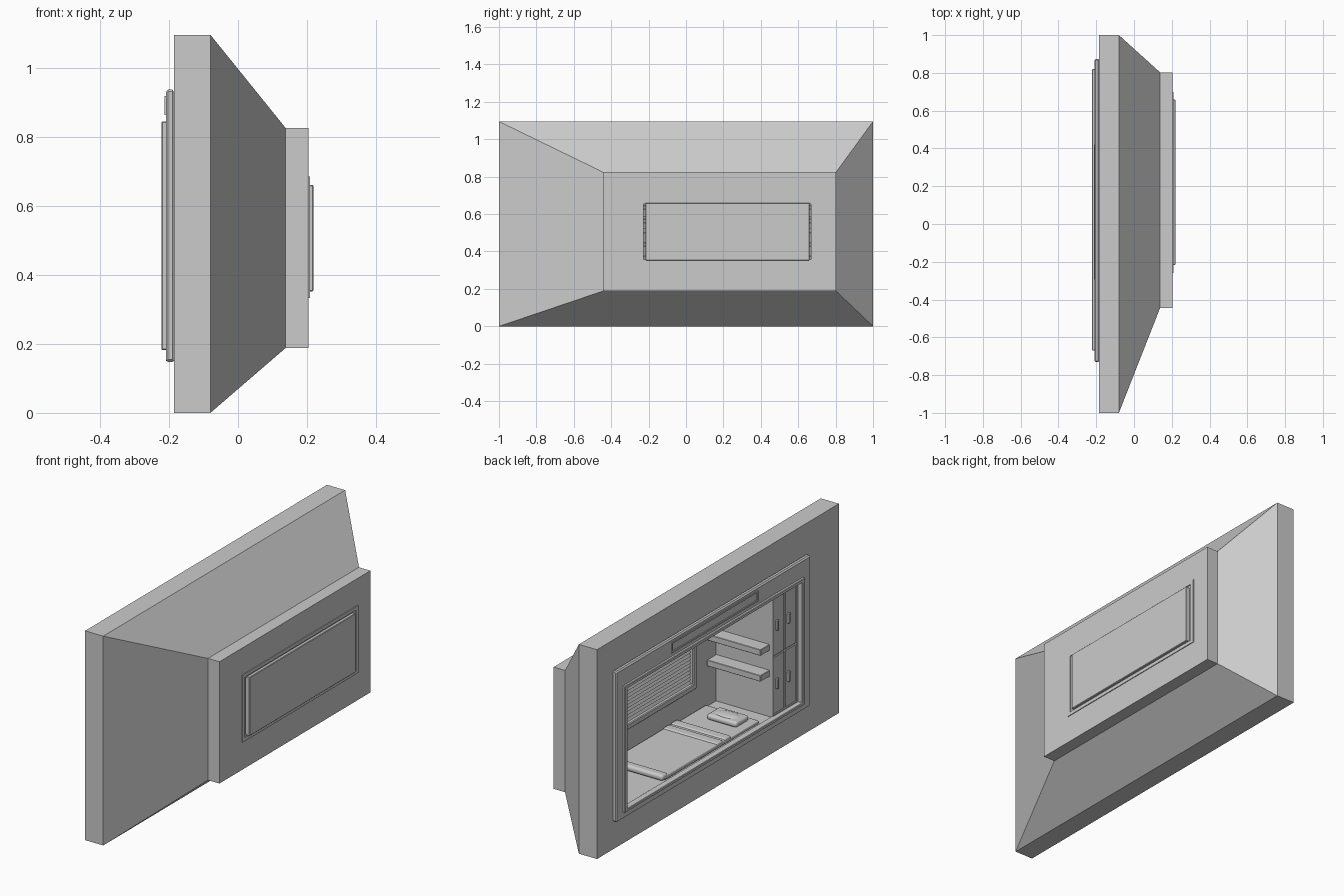
import bpy, bmesh, math
from mathutils import Vector

if "Cube" in bpy.data.objects:
    bpy.data.objects.remove(bpy.data.objects["Cube"])


def finish(name, bm, bevel=0, segments=1):
    bmesh.ops.recalc_face_normals(bm, faces=bm.faces[:])
    me = bpy.data.meshes.new(name)
    bm.to_mesh(me)
    bm.free()
    ob = bpy.data.objects.new(name, me)
    bpy.context.collection.objects.link(ob)
    if bevel:
        m = ob.modifiers.new("bevel", 'BEVEL')
        m.width = bevel
        m.segments = segments
        if segments > 1:
            for p in me.polygons:
                p.use_smooth = True
            m.harden_normals = True
    return ob


def box(name, x, y, z, bevel=0, segments=1, tilt=0):
    """Box from (min, max) ranges, optionally tilted about its y axis."""
    bm = bmesh.new()
    bmesh.ops.create_cube(bm, size=1)
    size = Vector([r[1] - r[0] for r in (x, y, z)])
    mid = Vector([(r[0] + r[1]) / 2 for r in (x, y, z)])
    bmesh.ops.scale(bm, vec=size, verts=bm.verts)
    ob = finish(name, bm, bevel, segments)
    ob.location = mid
    ob.rotation_euler.y = tilt
    return ob


def loft(name, loops, bevel=0):
    """Closed ring of rectangles (x, y0, y1, z0, z1), joined one to the next."""
    bm = bmesh.new()
    rings = [[bm.verts.new((x, y, z)) for y, z in ((a, c), (b, c), (b, d), (a, d))]
             for x, a, b, c, d in loops]
    for i, r in enumerate(rings):
        s = rings[(i + 1) % len(rings)]
        for k in range(4):
            n = (k + 1) % 4
            bm.faces.new((r[k], r[n], s[n], s[k]))
    return finish(name, bm, bevel)


def frame(name, x0, x1, outer, inner, bevel=0):
    return loft(name, [(x0, *outer), (x1, *outer), (x1, *inner), (x0, *inner)], bevel)


# Shell: front slab, tapered body, rear box, window opening and sleeping cavity
room = (-0.44, 0.80, 0.192, 0.82)
body = (-0.445, 0.803, 0.188, 0.825)
window = (-0.245, 0.685, 0.345, 0.67)
slab = (-1, 1, 0, 1.095)
loft("shell", [(-0.185, *slab), (-0.08, *slab), (0.138, *body), (0.204, *body),
               (0.204, *window), (0.134, *window), (0.134, *room), (-0.185, *room)])

# Entrance surround: broad frame with a thin raised inner frame
mouth = (-0.655, 0.805, 0.192, 0.83)
frame("entrance_frame", -0.184, -0.209, (-0.73, 0.873, 0.148, 0.936), mouth, 0.006)
frame("entrance_inner_frame", -0.186, -0.222, (-0.67, 0.82, 0.182, 0.844),
      (-0.648, 0.798, 0.197, 0.826), 0.003)
frame("header_panel_rim", -0.205, -0.213, (-0.295, 0.42, 0.862, 0.918),
      (-0.285, 0.41, 0.870, 0.910))

# Rear window: outer rim, stepped bead and glass
frame("window_rim", 0.19, 0.208, (-0.26, 0.70, 0.332, 0.685), (-0.24, 0.68, 0.35, 0.667))
frame("window_bead", 0.17, 0.203, (-0.245, 0.685, 0.345, 0.67), (-0.226, 0.667, 0.358, 0.655))
box("window_glass", (0.18, 0.219), (-0.217, 0.66, ), (0.352, 0.66), 0.003)

# Interior window trim and blind
frame("inside_window_trim", 0.15, 0.122, (-0.265, 0.705, 0.327, 0.69), (-0.235, 0.675, 0.357, 0.66), 0.004)
for i in range(17):
    z = 0.366 + i * 0.018
    box("blind_slat", (0.141, 0.144), (-0.235, 0.675), (z - 0.009, z + 0.009), tilt=math.radians(25))

# Shelves on the head wall
for z in (0.435, 0.57):
    box("shelf", (-0.176, 0.134), (-0.442, -0.365), (z - 0.032, z), 0.002)

# Locker: two by two doors with handles
frame("locker_frame", -0.18, -0.195, (-0.655, -0.44, 0.192, 0.83), (-0.636, -0.446, 0.203, 0.815))
for y in (-0.447, -0.543):
    for z0, z1, zh in ((0.205, 0.503, 0.36), (0.509, 0.813, 0.665)):
        box("locker_door", (-0.193, -0.18), (y - 0.09, y), (z0, z1), 0.002)
        box("door_handle", (-0.205, -0.19), (y - 0.034, y - 0.018), (zh - 0.027, zh + 0.027), 0.003)

# Bedding: mattress, blanket, folds, foot roll and pillow
box("mattress", (-0.178, 0.13), (-0.35, 0.43), (0.19, 0.208), 0.006, 2)
box("blanket", (-0.182, 0.132), (-0.09, 0.43), (0.193, 0.217), 0.008, 3)
for y in (-0.085, -0.02):
    box("blanket_fold", (-0.184, 0.132), (y - 0.025, y + 0.025), (0.193, 0.223), 0.009, 3)
box("foot_roll", (-0.182, 0.132), (0.405, 0.455), (0.193, 0.226), 0.015, 4)
box("pillow", (-0.14, 0.035), (-0.325, -0.215), (0.205, 0.236), 0.0145, 4)
bm = bmesh.new()
bmesh.ops.create_uvsphere(bm, u_segments=24, v_segments=12, radius=1)
bmesh.ops.scale(bm, vec=(0.07, 0.04, 0.012), verts=bm.verts)
for f in bm.faces:
    f.smooth = True
finish("pillow_crown", bm).location = (-0.052, -0.27, 0.232)
